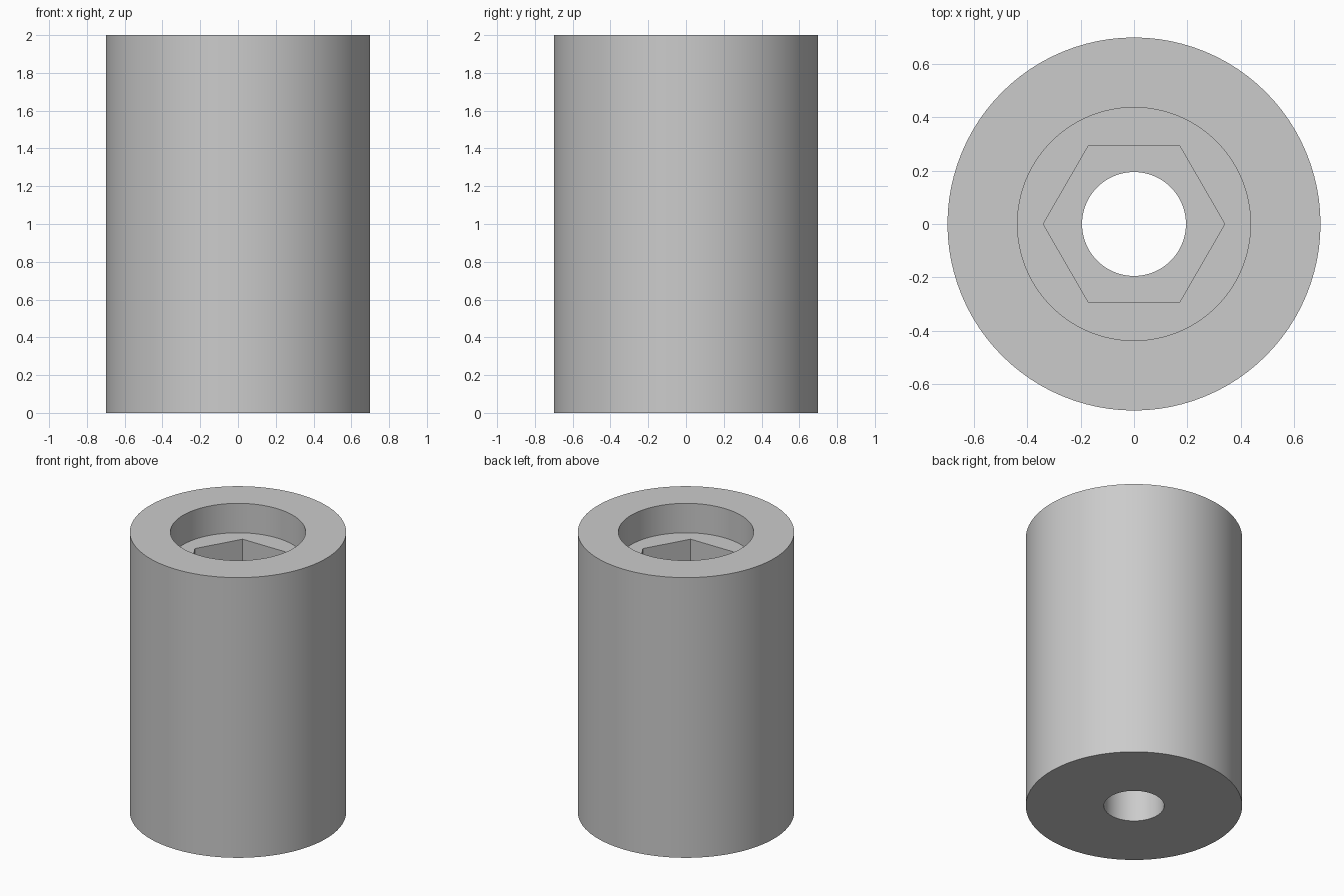
import bpy, bmesh
from math import cos, sin, pi, radians

cube = bpy.data.objects.get("Cube")
if cube:
    bpy.data.objects.remove(cube)

SEGMENTS = 96  # divisible by six, so hexagon corners fall on vertices

grey = bpy.data.materials.new("plain grey")
grey.use_nodes = True
colour = (0.6, 0.6, 0.6, 1)
grey.diffuse_color = colour
grey.node_tree.nodes["Principled BSDF"].inputs["Base Color"].default_value = colour


def circle(radius):
    return lambda angle: radius


def hexagon(apothem):
    # Corners point along x, flats face y
    return lambda angle: apothem / cos(angle % (pi / 3) - pi / 6)


def ring(bm, shape, z):
    angles = [2 * pi * i / SEGMENTS for i in range(SEGMENTS)]
    return [bm.verts.new((shape(a) * cos(a), shape(a) * sin(a), z)) for a in angles]


# Closed section: outer wall, round recess, hexagonal pocket, through hole
outer, recess, pocket, bore = circle(0.7), circle(0.4375), hexagon(0.295), circle(0.195)
TOP, RECESS_FLOOR, POCKET_FLOOR = 2.0, 1.79, 1.4
section = [
    (outer, 0), (outer, TOP),
    (recess, TOP), (recess, RECESS_FLOOR),
    (pocket, RECESS_FLOOR), (pocket, POCKET_FLOOR),
    (bore, POCKET_FLOOR), (bore, 0),
]

bm = bmesh.new()
rings = [ring(bm, shape, z) for shape, z in section]
for lower, upper in zip(rings, rings[1:] + rings[:1]):
    for i in range(SEGMENTS):
        j = (i + 1) % SEGMENTS
        bm.faces.new((lower[i], lower[j], upper[j], upper[i]))
bmesh.ops.recalc_face_normals(bm, faces=bm.faces)

mesh = bpy.data.meshes.new("spacer_sleeve")
bm.to_mesh(mesh)
bm.free()
mesh.materials.append(grey)
sleeve = bpy.data.objects.new("spacer_sleeve", mesh)
bpy.context.collection.objects.link(sleeve)

# Smooth round walls with crisp rims and hexagon corners
bpy.ops.object.select_all(action="DESELECT")
sleeve.select_set(True)
bpy.context.view_layer.objects.active = sleeve
bpy.ops.object.shade_smooth_by_angle(angle=radians(30))
